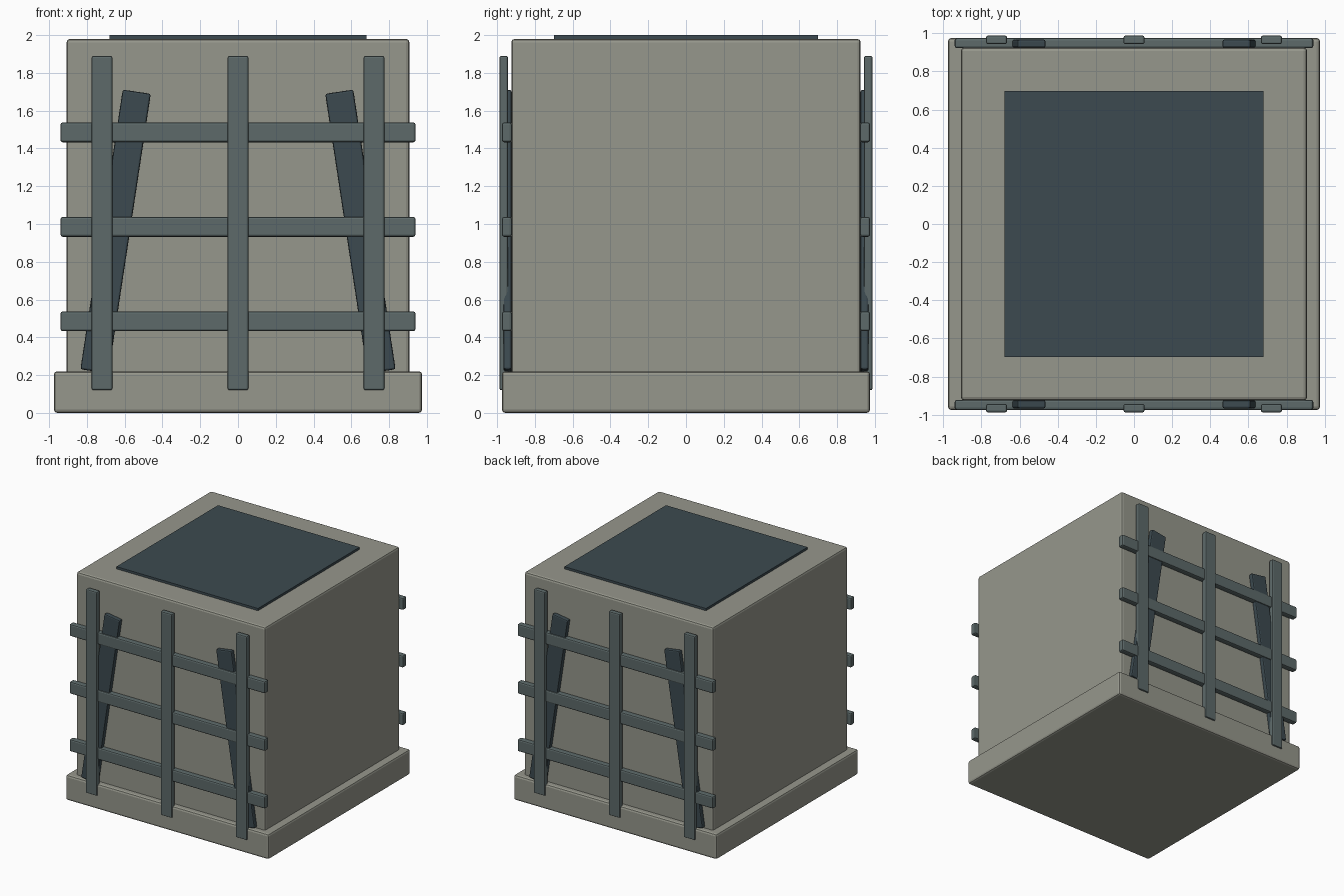
import bpy
import math

if "Cube" in bpy.data.objects:
    bpy.data.objects.remove(bpy.data.objects["Cube"])


def srgb(r, g, b):
    def lin(c):
        c /= 255
        return c / 12.92 if c <= 0.04045 else ((c + 0.055) / 1.055) ** 2.4
    return (lin(r), lin(g), lin(b), 1)


def material(name, rgb):
    m = bpy.data.materials.new(name)
    m.diffuse_color = srgb(*rgb)
    m.use_nodes = True
    m.node_tree.nodes["Principled BSDF"].inputs["Base Color"].default_value = m.diffuse_color
    return m


stone = material("warm_grey", (150, 151, 140))
slate = material("slate_grey", (93, 106, 106))
dark = material("dark_slate", (60, 74, 80))


def box(name, center, size, mat, bevel=0.0, tilt=0.0):
    """Bevelled box, tilted about the y axis."""
    bpy.ops.mesh.primitive_cube_add(size=1, location=center)
    ob = bpy.context.object
    ob.name = name
    ob.scale = size
    bpy.ops.object.transform_apply(location=False, rotation=False, scale=True)
    ob.rotation_euler.y = tilt
    ob.data.materials.append(mat)
    if bevel:
        mod = ob.modifiers.new("soft_edges", 'BEVEL')
        mod.width = bevel
        mod.segments = 2
    return ob


# Main block, plinth and top panel
box("body", (0, 0, 1.0), (1.815, 1.85, 1.96), stone, 0.018)
box("plinth", (0, 0, 0.11), (1.95, 1.95, 0.22), stone, 0.018)
box("top_panel", (0, 0, 1.985), (1.36, 1.395, 0.03), dark)

# Lattice and slanted braces on the front and back
for side, s in (("front", -1), ("back", 1)):
    for i, x in enumerate((-0.72, 0, 0.72)):
        box(f"{side}_upright_{i + 1}", (x, s * 0.965, 1.005),
            (0.11, 0.045, 1.77), slate, 0.01)
    for i, z in enumerate((0.485, 0.985, 1.485)):
        box(f"{side}_rail_{i + 1}", (0, s * 0.948, z),
            (1.88, 0.053, 0.105), slate, 0.012)
    for label, m in (("left", -1), ("right", 1)):
        box(f"{side}_{label}_brace", (m * 0.648, s * 0.945, 0.96),
            (0.15, 0.042, 1.497), dark, 0.01, -m * math.radians(8.6))
